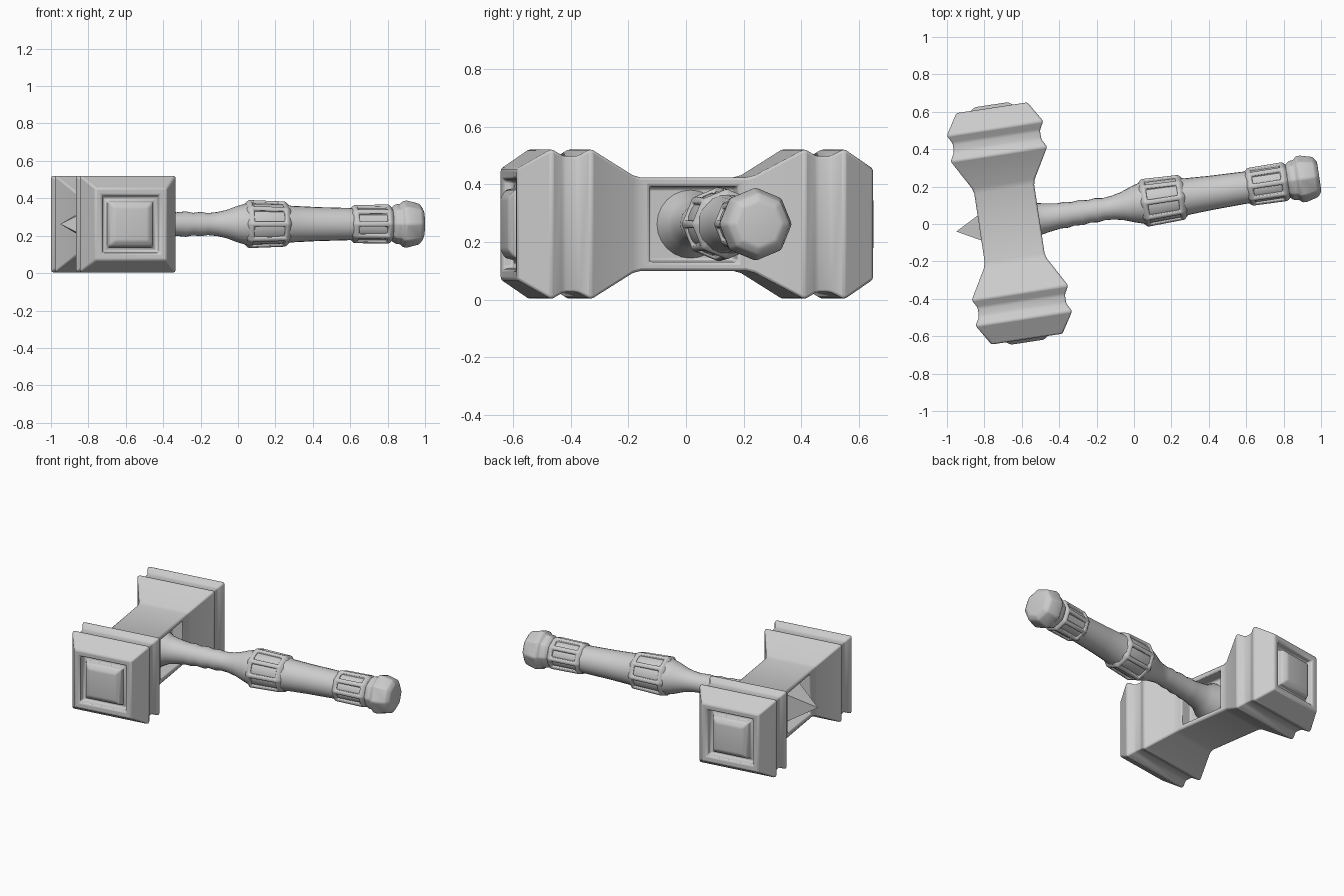
import bpy, bmesh, math
from mathutils import Matrix, Vector

if "Cube" in bpy.data.objects:
    bpy.data.objects.remove(bpy.data.objects["Cube"])

# Hammer frame: local x along the handle, local y along the head
FRAME = Matrix.Translation((-0.666, 0.003, 0.262)) @ Matrix.Rotation(math.radians(8.64), 4, 'Z')


def loft(profile, sides, axis, phase=0.0):
    """Closed loft of regular polygons; profile = (position, radius) pairs."""
    bm = bmesh.new()
    rings = []
    for t, r in profile:
        ring = []
        for i in range(sides):
            a = phase + 2 * math.pi * i / sides
            c, s = r * math.cos(a), r * math.sin(a)
            ring.append(bm.verts.new((t, c, s) if axis == 'X' else (c, t, s)))
        rings.append(ring)
    for a, b in zip(rings, rings[1:]):
        for i in range(sides):
            j = (i + 1) % sides
            bm.faces.new((a[i], a[j], b[j], b[i]))
    bm.faces.new(rings[0])
    bm.faces.new(rings[-1])
    bmesh.ops.recalc_face_normals(bm, faces=bm.faces)
    bm.normal_update()
    return bm


def sink(bm, faces, border, depth, slope=0.006):
    """Recess the given faces behind a flat border."""
    bmesh.ops.inset_individual(bm, faces=faces, thickness=border, use_even_offset=True)
    bm.normal_update()
    bmesh.ops.inset_individual(bm, faces=faces, thickness=slope, depth=-depth, use_even_offset=True)


def finish(name, bm, bevel=0.0, angle=40):
    me = bpy.data.meshes.new(name)
    bm.to_mesh(me)
    bm.free()
    ob = bpy.data.objects.new(name, me)
    bpy.context.collection.objects.link(ob)
    ob.matrix_world = FRAME
    if bevel:
        mod = ob.modifiers.new("soft_edges", 'BEVEL')
        mod.width = bevel
        mod.segments = 2
        mod.limit_method = 'ANGLE'
        mod.angle_limit = math.radians(25)
    bpy.ops.object.select_all(action='DESELECT')
    ob.select_set(True)
    bpy.context.view_layer.objects.active = ob
    bpy.ops.object.shade_smooth_by_angle(angle=math.radians(angle))
    return ob


# Head: square section, from waist out to the grooved block and the framed face panel
half = [(0.185, 0.162), (0.215, 0.17), (0.375, 0.261), (0.42, 0.236), (0.468, 0.236),
        (0.514, 0.261), (0.626, 0.192), (0.624, 0.155), (0.585, 0.148), (0.585, 0.126),
        (0.622, 0.118), (0.642, 0.09)]
profile = [(-t, h) for t, h in reversed(half)] + half
bm = loft([(t, h * math.sqrt(2)) for t, h in profile], 4, 'Y', math.pi / 4)
pockets = [f for f in bm.faces
           if abs(f.calc_center_median().y) < 0.01 and abs(f.normal.x) > 0.9]
sink(bm, pockets, 0.03, 0.075)
finish("hammer_head", bm, 0.009)

# Back spike: four-sided pyramid rising from the rear pocket
bm = loft([(-0.07, 0.165), (-0.285, 0.002)], 4, 'X', math.pi / 4)
finish("back_spike", bm, angle=20)

# Shaft: turned profile with a rippled neck
shaft = [(0.06, 0.125), (0.10, 0.115), (0.15, 0.088), (0.20, 0.078), (0.27, 0.068),
         (0.31, 0.07), (0.34, 0.063), (0.39, 0.068), (0.43, 0.06), (0.47, 0.065),
         (0.51, 0.059), (0.56, 0.064), (0.61, 0.075), (0.67, 0.097), (0.72, 0.112),
         (0.93, 0.106), (0.96, 0.098), (1.10, 0.091), (1.28, 0.086), (1.54, 0.086)]
finish("shaft", loft(shaft, 24, 'X'))


# Two octagonal grip bands with recessed panels
def grip_band(name, start, end, r0, r1):
    rings = [(start - 0.022, r0 - 0.022), (start, r0), (end, r1), (end + 0.022, r1 - 0.022)]
    bm = loft(rings, 8, 'X')
    mid = (start + end) / 2
    panels = [f for f in bm.faces if abs(f.calc_center_median().x - mid) < 0.02 and len(f.verts) == 4]
    sink(bm, panels, 0.016, 0.016, 0.004)
    finish(name, bm, 0.006)


grip_band("middle_grip_band", 0.73, 0.93, 0.13, 0.122)
grip_band("end_grip_band", 1.30, 1.49, 0.103, 0.106)

# Pommel: faceted knob with a collar
knob = [(1.50, 0.088), (1.525, 0.108), (1.55, 0.108), (1.565, 0.126), (1.59, 0.127),
        (1.655, 0.11), (1.675, 0.082)]
finish("pommel", loft(knob, 8, 'X'), 0.008)
